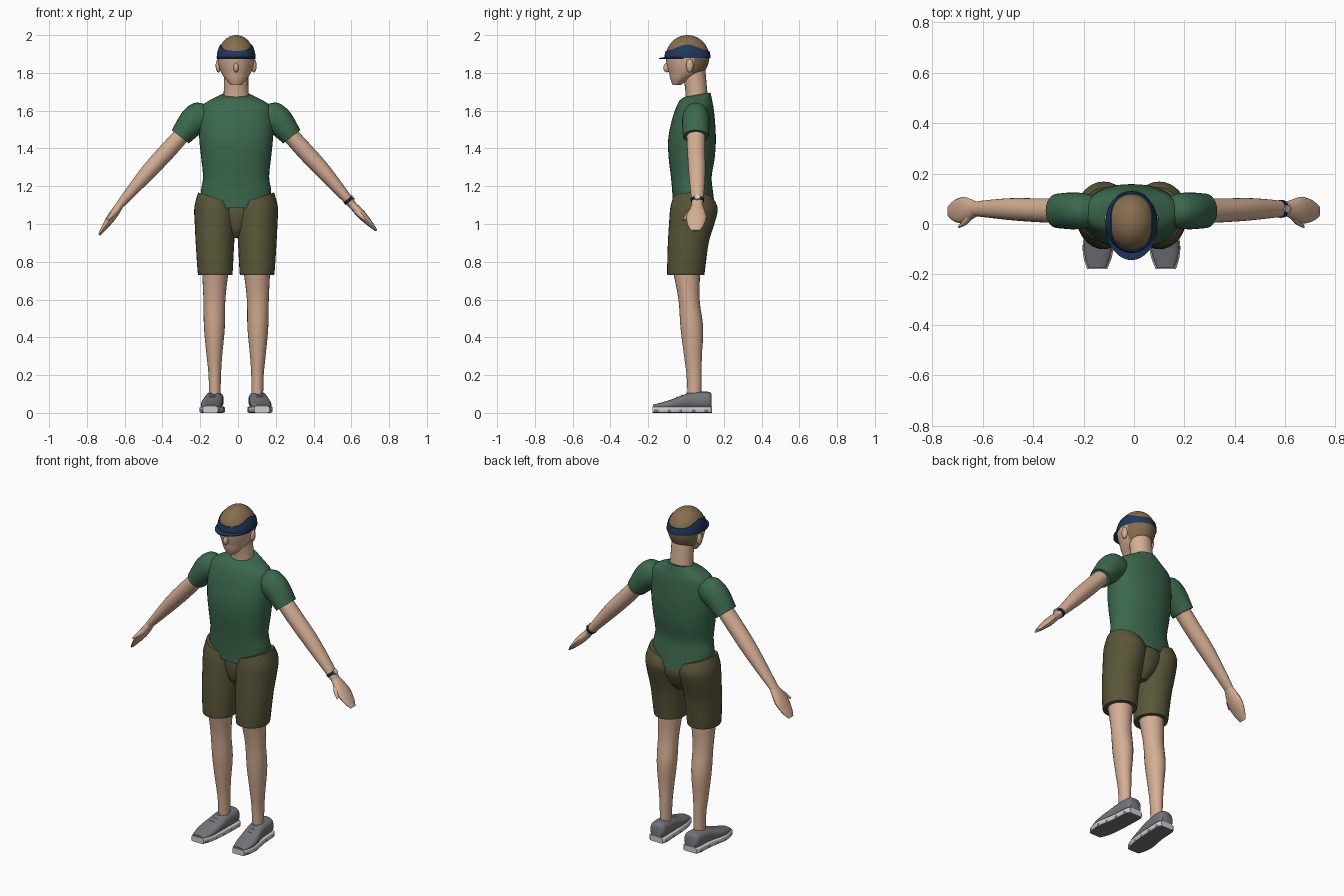
import bpy, bmesh
from math import sin, cos, pi, radians, sqrt
from mathutils import Vector as V

old = bpy.data.objects.get("Cube")
if old:
    bpy.data.objects.remove(old)

MID = V((-0.01, 0, 0))  # body axis


def material(name, r, g, b):
    m = bpy.data.materials.new(name)
    m.use_nodes = True
    m.diffuse_color = (r, g, b, 1)
    node = next(n for n in m.node_tree.nodes if n.type == "BSDF_PRINCIPLED")
    node.inputs["Base Color"].default_value = (r, g, b, 1)
    node.inputs["Roughness"].default_value = 0.8
    return m


skin = material("skin", 0.66, 0.42, 0.29)
hair = material("hair_brown", 0.24, 0.155, 0.075)
green = material("shirt_green", 0.045, 0.14, 0.075)
olive = material("shorts_olive", 0.1, 0.093, 0.04)
navy = material("cap_navy", 0.014, 0.04, 0.11)
grey = material("shoe_grey", 0.17, 0.18, 0.2)
pale = material("sole_pale", 0.62, 0.61, 0.6)
dark = material("watch_dark", 0.015, 0.02, 0.035)


def build(name, rings, mats, rule=None, cap=True, closed=True, sharp=40):
    """Skin a list of point rings into a mesh object."""
    bm = bmesh.new()
    rows = [[bm.verts.new(p + MID) for p in r] for r in rings]
    n = len(rows[0])
    for a, b in zip(rows, rows[1:]):
        for i in range(n if closed else n - 1):
            j = (i + 1) % n
            bm.faces.new((a[i], a[j], b[j], b[i]))
    if cap:
        bm.faces.new(rows[0])
        bm.faces.new(rows[-1])
    bmesh.ops.recalc_face_normals(bm, faces=bm.faces)
    bm.normal_update()
    for f in bm.faces:
        f.smooth = True
        if rule:
            f.material_index = rule(f.calc_center_median() - MID, f.normal)
    me = bpy.data.meshes.new(name)
    bm.to_mesh(me)
    bm.free()
    for m in mats:
        me.materials.append(m)
    me.set_sharp_from_angle(angle=radians(sharp))
    ob = bpy.data.objects.new(name, me)
    bpy.context.collection.objects.link(ob)
    return ob


def loft(name, secs, *mats, sides=24, steps=4, power=2, rule=None):
    """Smooth loft through sections given as (centre, axis u, axis v)."""
    def mix(a, b, c, d, t):
        return b + (c - a) * (t / 2) + (a * 2 - b * 5 + c * 4 - d) * (t * t / 2) \
            + ((b - c) * 3 + d - a) * (t ** 3 / 2)

    def bend(x):
        return (1 if x > 0 else -1) * abs(x) ** (2 / power)

    last, fine = len(secs) - 1, []
    for i in range(last):
        quad = [secs[max(0, min(last, i + k))] for k in (-1, 0, 1, 2)]
        for t in range(steps):
            fine.append([mix(*p, t / steps) for p in zip(*quad)])
    fine.append(secs[-1])
    angles = [2 * pi * k / sides for k in range(sides)]
    rings = [[c + u * bend(cos(a)) + v * bend(sin(a)) for a in angles] for c, u, v in fine]
    return build(name, rings, mats, rule)


def level(z, cx, cy, rx, ry, tx=0, ty=0):
    return V((cx, cy, z)), V((rx, 0, tx)), V((0, ry, ty))


def limb(s, x, y, z, a, b, deg):
    t = radians(deg)
    return V((s * x, y, z)), V((s * a * sin(t), 0, a * cos(t))), V((0, b, 0))


def along_y(y, cx, z0, z1, w):
    return V((cx, y, (z0 + z1) / 2)), V((w, 0, 0)), V((0, 0, (z1 - z0) / 2))


def blob(name, mat, x, y, z, rx, ry, rz):
    loft(name, [level(z - rz * cos(pi * k / 8), x, y, rx * sin(pi * k / 8) + 0.0005,
                      ry * sin(pi * k / 8) + 0.0005) for k in range(9)],
         mat, sides=16, steps=1)


# Head: lofted jaw, ellipsoid cranium, hair by region
def cranium(z):
    return sqrt(max(0.0004, 1 - ((z - 1.88) / 0.12) ** 2))


head = [level(1.735, 0, -0.05, 0.028, 0.02), level(1.765, 0, -0.03, 0.055, 0.052),
        level(1.8, 0, 0, 0.078, 0.09), level(1.84, 0, 0.007, 0.092, 0.108)]
for k in range(9):
    h = 1.88 + 0.12 * sin(k * pi / 16)
    head.append(level(h, 0, 0.008, 0.098 * cranium(h), 0.116 * cranium(h)))
loft("head", head, skin, hair, sides=40,
     rule=lambda c, n: int(c.z > 1.89 or (c.y > 0.035 and c.z > 1.79)))
blob("nose", skin, 0, -0.1, 1.828, 0.013, 0.02, 0.025)
for side, s in (("left", 1), ("right", -1)):
    blob(side + "_ear", skin, s * 0.094, 0.02, 1.838, 0.014, 0.019, 0.036)

# Visor band hugging the cranium, higher over the sides
band = []
for k in range(6):
    ring = []
    for i in range(48):
        a = 2 * pi * i / 48
        top = 1.917 + 0.033 * cos(a) ** 4
        z = 1.878 + (top - 1.878) * min(k, 4) / 4
        r = cranium(z) * (1.05 if k < 5 else 0.97)
        ring.append(V((0.098 * r * cos(a), 0.008 + 0.116 * r * sin(a), z)))
    band.append(ring)
build("visor_band", band, [navy], cap=False)
brim = []
for reach, z in ((0, 1.885), (1, 1.879), (1, 1.874), (0, 1.877)):
    row = []
    for i in range(25):
        a = radians(-80 + 160 * i / 24)
        out = reach * 0.045 * cos(a) ** 0.7
        row.append(V(((0.1 + out * 0.3) * sin(a), 0.008 - (0.115 + out * 0.8) * cos(a), z)))
    brim.append(row)
build("visor_brim", brim, [navy], cap=False, closed=False)

# Neck and shirt
loft("neck", [level(1.63, 0, 0.06, 0.068, 0.06), level(1.72, 0, 0.053, 0.065, 0.058),
              level(1.82, 0, 0.04, 0.064, 0.062)], skin)
loft("shirt", [level(1.085, 0, 0.042, 0.18, 0.112), level(1.17, 0, 0.035, 0.186, 0.108),
               level(1.25, 0, 0.028, 0.175, 0.108), level(1.35, 0, 0.03, 0.185, 0.122),
               level(1.45, 0, 0.032, 0.195, 0.126), level(1.55, 0, 0.039, 0.196, 0.114),
               level(1.62, 0, 0.047, 0.184, 0.098), level(1.655, 0, 0.053, 0.14, 0.085),
               level(1.684, 0, 0.06, 0.078, 0.07, 0, 0.012)],
     green, sides=40, power=2.2)

# Shorts seat joining the legs
loft("shorts_seat", [level(0.925, 0, 0.035, 0.03, 0.045), level(0.97, 0, 0.04, 0.07, 0.085),
                     level(1.05, 0, 0.048, 0.12, 0.108), level(1.1, 0, 0.046, 0.11, 0.102)],
     olive)

for side, s in (("left", 1), ("right", -1)):
    # Shorts leg with slanted waist edge
    loft(side + "_shorts_leg",
         [level(0.73, s * 0.11, 0, 0.088, 0.097), level(0.75, s * 0.111, 0, 0.093, 0.1),
          level(0.9, s * 0.112, 0.012, 0.102, 0.108), level(1, s * 0.111, 0.03, 0.108, 0.12),
          level(1.08, s * 0.11, 0.042, 0.111, 0.126, s * 0.01),
          level(1.135, s * 0.103, 0.037, 0.098, 0.108, s * 0.032)], olive, sides=32)

    # Bare leg
    loft(side + "_leg",
         [level(0.07, s * 0.113, 0.045, 0.03, 0.036), level(0.2, s * 0.113, 0.043, 0.033, 0.04),
          level(0.3, s * 0.115, 0.037, 0.041, 0.047), level(0.45, s * 0.115, 0.031, 0.055, 0.06),
          level(0.6, s * 0.115, 0.016, 0.058, 0.056), level(0.75, s * 0.11, 0.003, 0.07, 0.072)],
         skin)

    # Sleeve and arm
    loft(side + "_sleeve",
         [limb(s, 0.15, 0.052, 1.58, 0.06, 0.06, 20), limb(s, 0.19, 0.052, 1.568, 0.08, 0.07, 25),
          limb(s, 0.237, 0.052, 1.535, 0.075, 0.073, 40),
          limb(s, 0.295, 0.052, 1.462, 0.057, 0.068, 52)], green)
    loft(side + "_arm",
         [limb(s, 0.27, 0.052, 1.49, 0.043, 0.05, 50), limb(s, 0.365, 0.054, 1.385, 0.045, 0.047, 48),
          limb(s, 0.456, 0.058, 1.286, 0.042, 0.045, 48), limb(s, 0.55, 0.06, 1.178, 0.031, 0.037, 50),
          limb(s, 0.625, 0.06, 1.09, 0.02, 0.028, 50)], skin)

    # Hand as a flat mitten with thumb; the left one reaches further out
    tip = V((0.743, 0.05, 0.965)) if s > 0 else V((0.725, 0.05, 0.943))
    root = V((0.61, 0.06, 1.107))
    shape = ((0, 0.019, 0.027), (0.25, 0.023, 0.042), (0.5, 0.022, 0.053),
             (0.8, 0.014, 0.042), (1, 0.006, 0.022))
    loft(side + "_hand", [limb(s, *root.lerp(tip, t), a, b, 49) for t, a, b in shape],
         skin, sides=16)
    loft(side + "_thumb",
         [limb(s, 0.632, 0.04, 1.075, 0.014, 0.016, 50), limb(s, 0.655, 0.012, 1.05, 0.013, 0.014, 50),
          limb(s, 0.682, -0.01, 1.022, 0.006, 0.006, 50)], skin, sides=12)

    # Shoe, sole and laces, toes turned slightly outward
    outline = ((0.135, 0.113, 0.1, 0.036), (0.115, 0.114, 0.112, 0.048),
               (0.03, 0.118, 0.108, 0.05), (-0.02, 0.123, 0.093, 0.053),
               (-0.08, 0.131, 0.07, 0.056), (-0.13, 0.134, 0.055, 0.05),
               (-0.175, 0.136, 0.043, 0.034))
    loft(side + "_shoe", [along_y(y, s * x, 0.02, z, w) for y, x, z, w in outline],
         grey, power=2.6)
    loft(side + "_sole", [along_y(y * 1.015, s * x, 0, 0.034, w + 0.006) for y, x, z, w in outline],
         pale, grey, power=7,
         rule=lambda c, n: int(n.z < -0.7 or (int(c.y * 60 + 30) % 4 == 0 and c.z < 0.02)))
    for i in range(3):
        y, z = 0.005 - 0.026 * i, 0.104 - 0.0095 * i
        loft(f"{side}_lace_{i + 1}", [along_y(y + d, s * (0.121 + 0.003 * i), z - 0.004, z + 0.003, 0.019)
                                      for d in (0.003, -0.003)], pale, sides=8, steps=1)

# Wristwatch on the left arm
loft("watch_strap", [limb(1, 0.59, 0.06, 1.132, 0.029, 0.036, 50),
                     limb(1, 0.602, 0.06, 1.118, 0.027, 0.034, 50)], dark, steps=1)
t = radians(50)
up, down = V((sin(t), 0, cos(t))), V((cos(t), 0, -sin(t)))
base = V((0.596, 0.06, 1.125))
loft("watch_face", [(base + up * d, down * 0.016, V((0, 0.016, 0))) for d in (0.022, 0.031)],
     pale, sides=16, steps=1)
